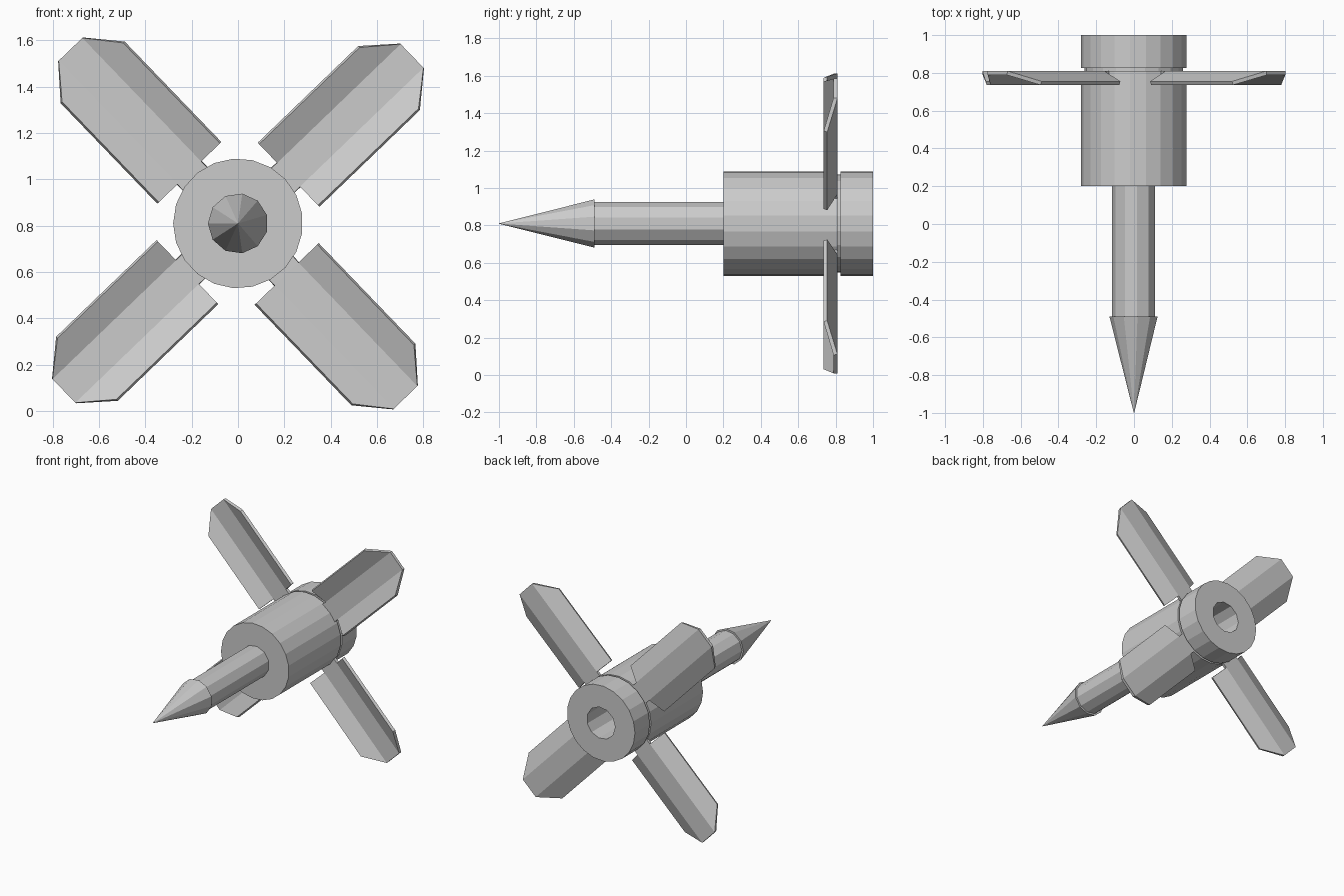
import bpy
from math import pi, sin, cos, radians

if "Cube" in bpy.data.objects:
    bpy.data.objects.remove(bpy.data.objects["Cube"])

AXIS_Z = 0.81


def make_object(name, verts, faces):
    mesh = bpy.data.meshes.new(name)
    mesh.from_pydata(verts, [], faces)
    mesh.update()
    obj = bpy.data.objects.new(name, mesh)
    obj.location.z = AXIS_Z
    bpy.context.collection.objects.link(obj)
    return obj


def lathe(name, profile, n):
    """Closed solid turned around y from (y, radius) points, one vertex on -x."""
    verts = [(-r * cos(2 * pi * i / n), y, r * sin(2 * pi * i / n))
             for y, r in profile for i in range(n)]
    faces = []
    for k in range(len(profile) - 1):
        for i in range(n):
            j = (i + 1) % n
            faces.append((k * n + i, k * n + j, (k + 1) * n + j, (k + 1) * n + i))
    last = (len(profile) - 1) * n
    faces.append(tuple(reversed(range(n))))
    faces.append(tuple(range(last, last + n)))
    obj = make_object(name, verts, faces)
    # make the winding point outwards
    import bmesh
    bm = bmesh.new()
    bm.from_mesh(obj.data)
    bmesh.ops.remove_doubles(bm, verts=bm.verts, dist=1e-5)
    bmesh.ops.recalc_face_normals(bm, faces=bm.faces)
    bm.to_mesh(obj.data)
    bm.free()
    return obj


# pointed front shaft
lathe("spike_shaft", [(-0.49, 0.117), (0.22, 0.117)], 11)
lathe("spike_tip", [(-1.0, 0.001), (-0.49, 0.13)], 11)

# hub with a narrow groove and a bore in the back
hub = lathe("hub", [(0.2, 0.28), (0.81, 0.28), (0.81, 0.262),
                    (0.825, 0.262), (0.825, 0.28), (1.0, 0.28)], 21)
bore = lathe("bore_cutter", [(0.35, 0.117), (1.1, 0.117)], 11)
bore.hide_render = True
bore.hide_viewport = True
cut = hub.modifiers.new("bore", 'BOOLEAN')
cut.operation = 'DIFFERENCE'
cut.solver = 'EXACT'
cut.object = bore

# four folded-plate fins: flat middle, side flanges bent forward
T, W = 0.074, 0.192
BACK, EDGE = 0.81, 0.755
points = [(0.24, BACK, -T), (0.24, BACK, T), (0.303, BACK, T), (1.043, BACK, T),
          (1.043, BACK, -T), (0.303, BACK, -T),
          (0.303, EDGE, W), (0.905, EDGE, W),
          (0.303, EDGE, -W), (0.905, EDGE, -W)]
plates = [(0, 1, 2, 5), (5, 2, 3, 4), (2, 6, 7, 3), (8, 5, 4, 9)]
for k in range(4):
    fin = make_object(f"fin_{k + 1}", points, plates)
    fin.rotation_euler.y = -radians(43.9 + 90 * k)
    thick = fin.modifiers.new("thickness", 'SOLIDIFY')
    thick.thickness = 0.021
    thick.offset = -1
    thick.use_even_offset = True
